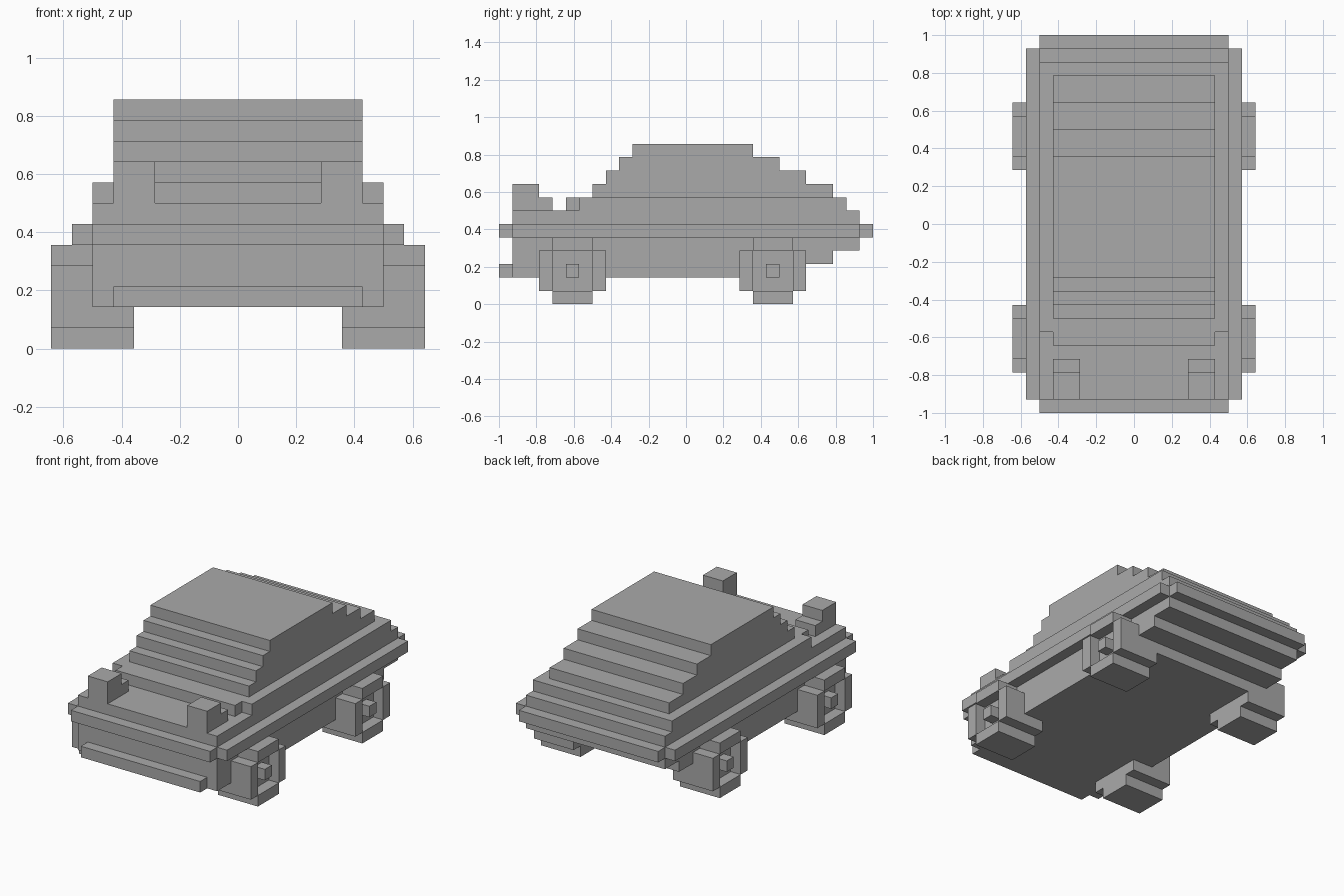
import bpy
import bmesh
from mathutils import Matrix, Vector

cube = bpy.data.objects.get("Cube")
if cube:
    bpy.data.objects.remove(cube)

U = 1 / 14  # size of one block

grey = bpy.data.materials.new("plain_grey")
grey.use_nodes = True
colour = (0.4, 0.4, 0.4, 1)
grey.diffuse_color = colour
grey.node_tree.nodes["Principled BSDF"].inputs["Base Color"].default_value = colour


def part(name, boxes):
    """One object from boxes given as block ranges (x0, x1, y0, y1, z0, z1)."""
    bm = bmesh.new()
    for x0, x1, y0, y1, z0, z1 in boxes:
        size = Vector((x1 - x0, y1 - y0, z1 - z0)) * U
        centre = Vector((x0 + x1, y0 + y1, z0 + z1)) * U / 2
        bmesh.ops.create_cube(
            bm, size=1, matrix=Matrix.Translation(centre) @ Matrix.Diagonal(size).to_4x4())
    mesh = bpy.data.meshes.new(name)
    bm.to_mesh(mesh)
    bm.free()
    mesh.materials.append(grey)
    obj = bpy.data.objects.new(name, mesh)
    bpy.context.collection.objects.link(obj)
    return obj


def layers(half_width, z, spans):
    """Stack of one-block layers with the given front and back ends."""
    return [(-half_width, half_width, a, b, z + i, z + i + 1)
            for i, (a, b) in enumerate(spans)]


# Body shell, stepped under the tail
part("lower_body", layers(7, 2, [(-13, 9), (-13, 11), (-13, 13)]))
part("belt_trim", [(-7, 7, -14, 14, 5, 6), (-8, 8, -13, 13, 5, 6)])
part("upper_body", layers(7, 6, [(-13, 13), (-8, 12)]))
part("cowl", [(-6, 6, -9, -8, 7, 8)])
part("cabin", layers(6, 8, [(-7, 11), (-6, 9), (-5, 7), (-4, 5)]))
part("front_bumper", [(-6, 6, -14, -13, 2, 3)])


def mirrored(box, side):
    x0, x1 = sorted((box[0] * side, box[1] * side))
    return (x0, x1) + tuple(box[2:])


for side, label in ((1, "left"), (-1, "right")):
    # Raised headlight with a small step behind
    lamp = [(4, 6, -13, -11, 7, 9), (4, 6, -11, -10, 7, 8)]
    part(label + "_headlight", [mirrored(b, side) for b in lamp])

    for y, end in ((-11, "front"), (4, "rear")):
        # Tyre with a recessed face
        tyre = [
            (5, 8, y + 1, y + 4, 0, 5),
            (5, 8, y, y + 5, 1, 4),
            (8, 9, y + 1, y + 4, 0, 1),
            (8, 9, y + 1, y + 4, 4, 5),
            (8, 9, y, y + 1, 1, 4),
            (8, 9, y + 4, y + 5, 1, 4),
        ]
        name = end + "_" + label
        part(name + "_tyre", [mirrored(b, side) for b in tyre])
        part(name + "_hub", [mirrored((8, 9, y + 2, y + 3, 2, 3), side)])
